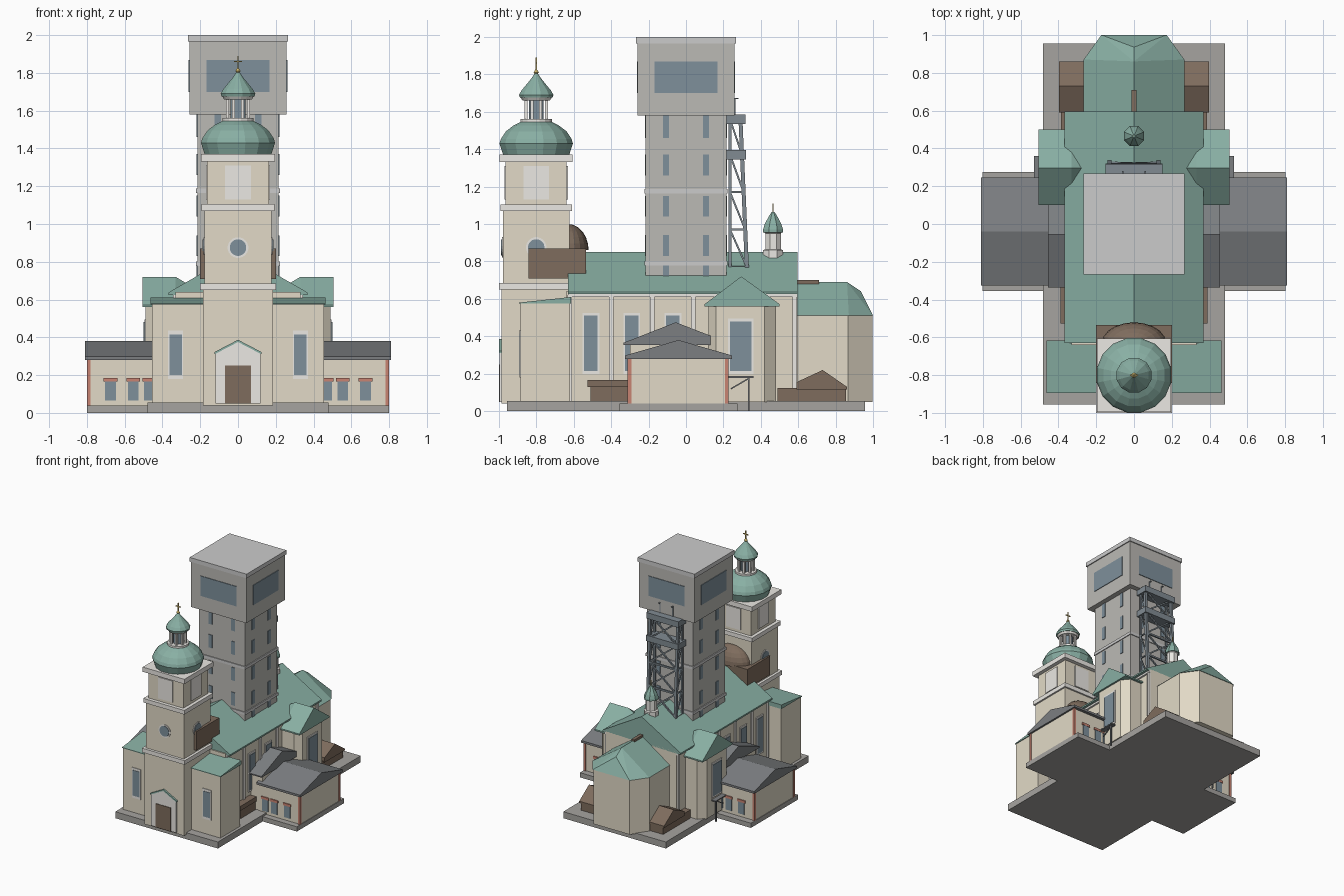
import bpy, bmesh, math
from mathutils import Vector, Matrix

if "Cube" in bpy.data.objects:
    bpy.data.objects.remove(bpy.data.objects["Cube"])

COL = dict(wall=(.76, .70, .57), green=(.25, .43, .37), stone=(.50, .49, .46), cap=(.63, .62, .60),
           steel=(.22, .26, .29), glass=(.21, .28, .33), brown=(.21, .15, .11), white=(.83, .81, .77),
           red=(.58, .23, .17), slate=(.20, .21, .22), plinth=(.38, .37, .35), gold=(.65, .48, .15))
MAT = {}
for k, c in COL.items():
    MAT[k] = bpy.data.materials.new(k)
    MAT[k].diffuse_color = (*c, 1)


def finish(name, bm, mat):
    bmesh.ops.recalc_face_normals(bm, faces=bm.faces)
    me = bpy.data.meshes.new(name)
    bm.to_mesh(me)
    bm.free()
    me.materials.append(MAT[mat])
    ob = bpy.data.objects.new(name, me)
    bpy.context.collection.objects.link(ob)
    return ob


def hull(name, pts, mat):
    bm = bmesh.new()
    for p in pts:
        bm.verts.new(p)
    bmesh.ops.convex_hull(bm, input=bm.verts)
    bmesh.ops.dissolve_limit(bm, angle_limit=.01, verts=bm.verts, edges=bm.edges)
    return finish(name, bm, mat)


def box(name, x0, x1, y0, y1, z0, z1, mat):
    return hull(name, [(x, y, z) for x in (x0, x1) for y in (y0, y1) for z in (z0, z1)], mat)


def square(name, cy, h, z0, z1, mat):
    return box(name, -h, h, cy - h, cy + h, z0, z1, mat)


def lathe(name, prof, cx, cy, n, mat):
    bm = bmesh.new()
    rings = [[bm.verts.new((cx + r * math.cos(2 * math.pi * (i + .5) / n),
                            cy + r * math.sin(2 * math.pi * (i + .5) / n), z)) for i in range(n)]
             for r, z in prof]
    for a, b in zip(rings, rings[1:]):
        for i in range(n):
            bm.faces.new((a[i], a[(i + 1) % n], b[(i + 1) % n], b[i]))
    bm.faces.new(rings[0])
    bm.faces.new(rings[-1])
    return finish(name, bm, mat)


def beam(name, p, q, r, mat, n=4):
    p, q = Vector(p), Vector(q)
    d = q - p
    bm = bmesh.new()
    m = Matrix.Translation((p + q) / 2) @ d.to_track_quat('Z', 'Y').to_matrix().to_4x4() @ Matrix.Rotation(math.pi / n, 4, 'Z')
    bmesh.ops.create_cone(bm, cap_ends=True, segments=n, radius1=r, radius2=r, depth=d.length, matrix=m)
    return finish(name, bm, mat)


# plinths
box("plinth_main", -.48, .48, -.955, .955, 0, .055, "plinth")
box("plinth_cross", -.8, .8, -.355, .275, 0, .04, "plinth")

# bell tower
T = -.8
square("bell_tower_lower", T, .185, .04, .65, "wall")
square("bell_tower_cornice_low", T, .2, .65, .685, "white")
square("bell_tower_middle", T, .178, .685, 1.07, "wall")
square("bell_tower_cornice_mid", T, .192, 1.07, 1.105, "white")
square("bell_tower_upper", T, .163, 1.105, 1.33, "wall")
square("bell_tower_cornice_top", T, .195, 1.33, 1.37, "white")
for i in range(4):
    c, s = round(math.cos(i * math.pi / 2)), round(math.sin(i * math.pi / 2))
    def at(u, d, z):
        return (c * d - s * u, T + s * d + c * u, z)
    hull("belfry_panel", [at(u, d, z) for u in (-.068, .068) for d in (.15, .17) for z in (1.13, 1.31)], "white")
    beam("round_window_ring", at(0, .17, .875), at(0, .183, .875), .055, "white", 20)
    beam("round_window", at(0, .17, .875), at(0, .187, .875), .044, "glass", 20)
lathe("bell_dome", [(.18, 1.37), (.2, 1.43), (.192, 1.455), (.165, 1.495), (.125, 1.525), (.085, 1.545)], 0, T, 16, "green")
lathe("lantern_base", [(.085, 1.54), (.085, 1.56)], 0, T, 16, "white")
lathe("lantern_core", [(.042, 1.56), (.042, 1.67)], 0, T, 8, "glass")
for i in range(8):
    a = math.pi * (i + .5) / 4
    x, y = .06 * math.cos(a), T + .06 * math.sin(a)
    beam("lantern_post", (x, y, 1.555), (x, y, 1.67), .011, "white")
lathe("lantern_cornice", [(.075, 1.66), (.088, 1.68)], 0, T, 16, "white")
lathe("lantern_dome", [(.09, 1.675), (.095, 1.69), (.08, 1.715), (.05, 1.75), (.025, 1.78), (.008, 1.805)], 0, T, 12, "green")
lathe("finial_ball", [(.004, 1.795), (.014, 1.81), (.004, 1.826)], 0, T, 10, "gold")
beam("finial_rod", (0, T, 1.81), (0, T, 1.89), .005, "gold")
beam("finial_bar", (-.022, T, 1.86), (.022, T, 1.86), .005, "gold")

# entrance portal
hull("portal", [(x, y, z) for y in (-.995, -.95) for x, z in
                ((-.118, .05), (.118, .05), (.118, .315), (-.118, .315), (0, .375))], "white")
for s in (-1, 1):
    hull("portal_roof", [(x, y, z) for y in (-1, -.95) for x, z in
                         ((s * .125, .31), (s * .125, .322), (0, .375), (0, .387))], "green")
box("door", -.07, .07, -1, -.96, .05, .25, "brown")

# brown gallery round the tower with a half dome behind
box("tower_gallery", -.2, .2, -.84, -.535, .71, .87, "brown")
hull("gallery_half_dome", [(.17 * math.cos(a) * math.cos(e), -.63 + .11 * math.sin(a) * math.cos(e), .86 + .14 * math.sin(e))
                           for a in [math.pi * i / 10 for i in range(11)] for e in [math.pi * j / 12 for j in range(7)]], "brown")

# nave, roof, cupola
box("nave", -.33, .33, -.64, .595, .05, .64, "wall")
hull("nave_roof", [(x, y, z) for y in (-.63, .595) for x, z in
                   ((-.367, .625), (.367, .625), (-.367, .638), (.367, .638), (0, .85))], "green")
lathe("cupola_drum", [(.058, .8), (.058, .86), (.045, .865), (.045, .95), (.055, .96)], 0, .465, 8, "white")
lathe("cupola_dome", [(.058, .955), (.058, .97), (.048, 1.0), (.025, 1.04), (.008, 1.065)], 0, .465, 8, "green")
beam("cupola_spike", (0, .465, 1.06), (0, .465, 1.11), .004, "gold")

# apse with faceted roof
plan = [(s * x, y) for s in (-1, 1) for x, y in ((.262, .58), (.262, .865), (.17, .995))]
hull("apse", [(x, y, z) for x, y in plan for z in (.05, .51)], "wall")
hull("apse_roof", [(x * 1.015, min(y + .005, 1), .51) for x, y in plan] +
     [(0, .58, .69), (0, .86, .69), (0, .935, .64)], "green")
box("apse_ridge_vent", -.014, .014, .59, .71, .66, .7, "brown")

# parts on both flanks
for s in (-1, 1):
    def b(name, x0, x1, y0, y1, z0, z1, mat):
        box(name, s * x0, s * x1, y0, y1, z0, z1, mat)
    def prism(name, x0, x1, yz, mat, extra=()):
        hull(name, [(s * x, y, z) for x in (x0, x1) for y, z in yz] + [(s * x, y, z) for x, y, z in extra], mat)
    # vestibule beside the bell tower
    b("vestibule", .1, .455, -.885, -.62, .05, .577, "wall")
    prism("vestibule_roof", .1, .462, ((-.893, .575), (-.615, .575), (-.615, .61), (-.893, .58)), "green")
    b("vestibule_window_frame", .29, .37, -.89, -.87, .18, .435, "white")
    b("vestibule_window", .297, .363, -.893, -.87, .2, .415, "glass")
    # nave cornice, pilasters and windows
    b("nave_cornice", .32, .345, -.63, .595, .61, .63, "white")
    for y in (-.62, -.4, -.18, .04, .58):
        b("nave_pilaster", .32, .342, y - .012, y + .012, .05, .62, "white")
    for y in (-.508, -.29, -.07):
        b("nave_window_frame", .32, .337, y - .045, y + .045, .2, .525, "white")
        b("nave_window", .32, .341, y - .036, y + .036, .215, .51, "glass")
    # transept
    hull("transept", [(s * x, y, z) for x, y in ((.3, .12), (.44, .12), (.49, .16), (.49, .42), (.44, .48), (.3, .48)) for z in (.05, .57)], "wall")
    prism("transept_roof", .33, .505, ((.1, .56), (.5, .56), (.1, .572), (.5, .572), (.295, .72)), "green",
          ((.22, .295, .655), (.25, .2, .6), (.25, .4, .6)))
    b("transept_window_frame", .48, .496, .225, .36, .2, .495, "white")
    b("transept_window", .48, .5, .235, .35, .215, .48, "glass")
    # side wing with link block
    b("wing", .4, .795, -.305, .22, .04, .29, "wall")
    prism("wing_roof", .4, .81, ((-.325, .28), (.245, .28), (-.325, .298), (.245, .298), (-.04, .38)), "slate")
    b("wing_link", .32, .44, -.3, .2, .04, .37, "wall")
    prism("wing_link_roof", .32, .455, ((-.335, .355), (.23, .355), (-.335, .365), (.23, .365), (-.055, .475)), "slate")
    for y in (-.302, .217):
        b("wing_quoin", .78, .8, y - .01, y + .01, .04, .285, "red")
    for x in (.47, .555, .675):
        for y in (-.305, .22):
            b("wing_window", x - .028, x + .028, y - .006, y + .006, .065, .165, "glass")
            b("wing_lintel", x - .036, x + .036, y - .008, y + .008, .165, .185, "red")
    # canopy on a post
    b("canopy", .43, .53, .22, .36, .178, .187, "slate")
    beam("canopy_post", (s * .515, .335, 0), (s * .515, .335, .18), .007, "slate")
    beam("canopy_brace", (s * .515, .24, .12), (s * .515, .335, .175), .005, "slate")
    # brown sheds
    b("shed_front", .32, .38, -.51, -.31, .05, .13, "brown")
    b("shed_front_roof", .32, .39, -.525, -.31, .13, .168, "brown")
    b("shed_rear", .25, .385, .49, .855, .05, .125, "brown")
    prism("shed_rear_roof", .25, .397, ((.59, .115), (.86, .115), (.86, .13), (.59, .155), (.73, .22)), "brown")

# winding tower
square("shaft", 0, .215, .6, 1.6, "stone")
square("shaft_head", 0, .258, 1.58, 1.97, "stone")
square("shaft_cap", 0, .266, 1.965, 2.0, "cap")
for z in (.79, 1.175):
    square("shaft_band", 0, .222, z - .012, z + .012, "cap")
for i in range(4):
    R = Matrix.Rotation(i * math.pi / 2, 3, 'Z')
    def panel(name, u, h, d, z0, z1):
        hull(name, [R @ Vector((x, -y, z)) for x in (u - h, u + h) for y in (d - .02, d) for z in (z0, z1)], "glass")
    panel("head_window", 0, .168, .263, 1.7, 1.868)
    for u in (-.107, .107):
        for z0, z1 in ((.72, .78), (.83, .94), (1.04, 1.15), (1.26, 1.37), (1.46, 1.58)):
            panel("shaft_window", u, .017, .22, z0, z1)

# steel frame behind the shaft
def leg_y(z):
    return .325 - .035 * (z - .77) / .81
levels = [.77, .97, 1.17, 1.37, 1.56]
for s in (-1, 1):
    beam("frame_leg", (s * .13, leg_y(.76), .76), (s * .13, leg_y(1.57), 1.57), .015, "steel")
    beam("frame_inner_leg", (s * .13, .235, .72), (s * .13, .235, 1.57), .01, "steel")
    beam("sheave_rod", (s * .06, .26, 1.57), (s * .06, .26, 1.67), .006, "steel")
    beam("sheave_hook", (s * .06, .26, 1.67), (s * .06, .28, 1.67), .005, "steel")
    for a, c in zip(levels, levels[1:]):
        beam("frame_side_brace", (s * .13, .235, c), (s * .13, leg_y(a), a), .007, "steel")
        beam("frame_side_rung", (s * .13, .235, a), (s * .13, leg_y(a), a), .007, "steel")
        beam("frame_back_brace", (-s * .13, leg_y(a), a), (s * .13, leg_y(c), c), .008, "steel")
for z in levels:
    beam("frame_rung", (-.13, leg_y(z), z), (.13, leg_y(z), z), .01, "steel")
box("frame_platform_top", -.15, .15, .21, .317, 1.535, 1.585, "steel")
box("frame_platform_mid", -.15, .15, .21, .32, 1.345, 1.395, "steel")

for m in bpy.data.materials:
    if m.users and not m.is_grease_pencil:
        m.use_nodes = True
        m.node_tree.nodes["Principled BSDF"].inputs["Base Color"].default_value = m.diffuse_color
